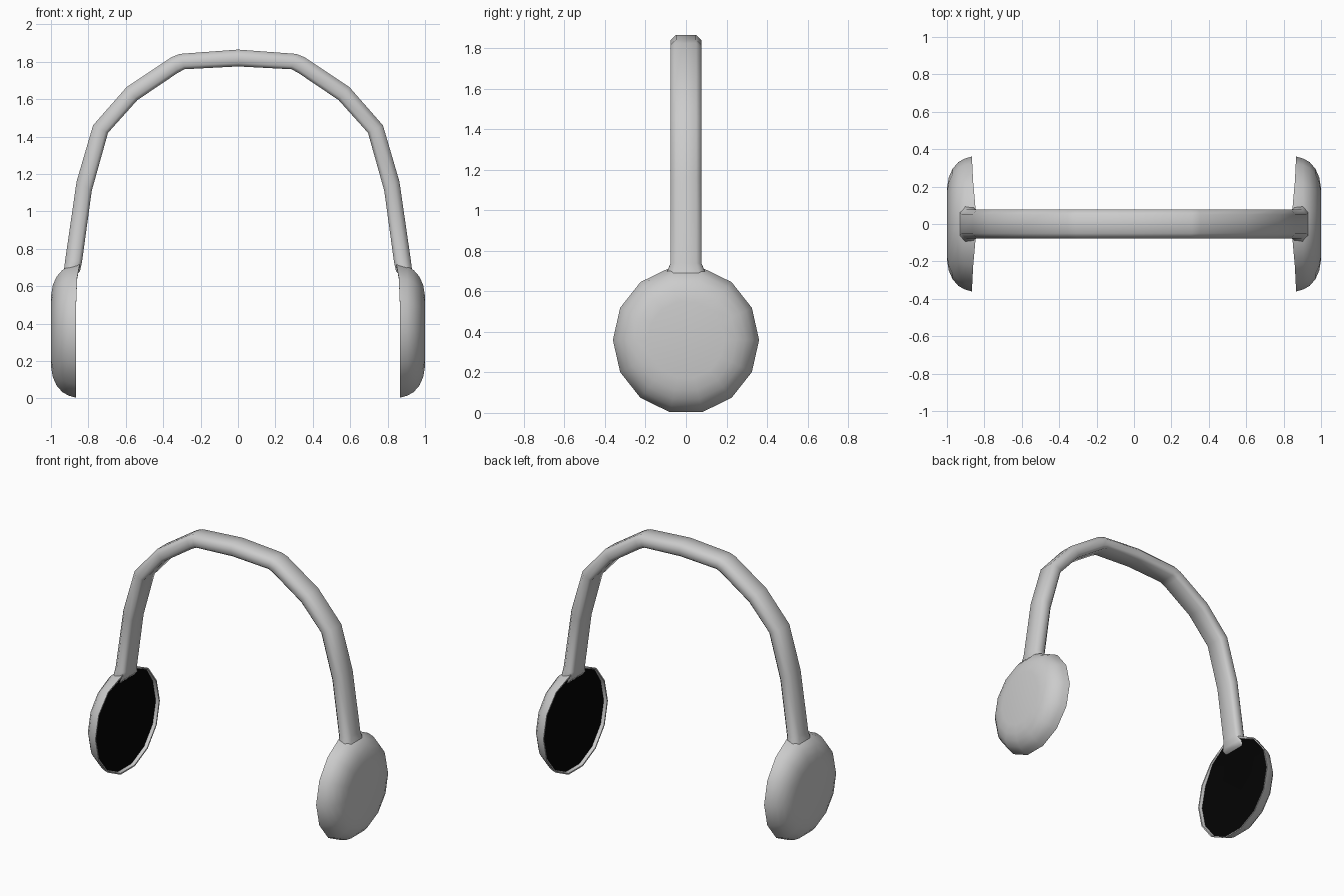
import bpy, bmesh, math

if "Cube" in bpy.data.objects:
    bpy.data.objects.remove(bpy.data.objects["Cube"])

SIDES = 14
CUP_Z = 0.36


def finish(name, bm, mirror=False, angle=40, color=None):
    bmesh.ops.recalc_face_normals(bm, faces=bm.faces)
    mesh = bpy.data.meshes.new(name)
    bm.to_mesh(mesh)
    bm.free()
    ob = bpy.data.objects.new(name, mesh)
    bpy.context.collection.objects.link(ob)
    if color:
        mat = bpy.data.materials.new(name + "_colour")
        mat.diffuse_color = color
        mat.use_nodes = True
        mat.node_tree.nodes["Principled BSDF"].inputs["Base Color"].default_value = mat.diffuse_color
        mesh.materials.append(mat)
    bpy.ops.object.select_all(action='DESELECT')
    ob.select_set(True)
    bpy.context.view_layer.objects.active = ob
    bpy.ops.object.shade_smooth_by_angle(angle=math.radians(angle))
    if mirror:
        m = ob.modifiers.new("Mirror", 'MIRROR')
        m.use_axis[0] = True
        m.use_mirror_merge = False
    return ob


def loft(bm, rings, caps=(True, True)):
    """Skin a list of closed point rings."""
    loops = [[bm.verts.new(p) for p in ring] for ring in rings]
    n = len(loops[0])
    for a, b in zip(loops, loops[1:]):
        for i in range(n):
            j = (i + 1) % n
            bm.faces.new((a[i], a[j], b[j], b[i]))
    if caps[0]:
        bm.faces.new(loops[0])
    if caps[1]:
        bm.faces.new(loops[-1])


def cup_ring(x, r, top_x=None, shoulder_x=None):
    """Ring of a cup; top_x / shoulder_x pull the corners near the band inward."""
    ring = []
    for i in range(SIDES):
        a = 2 * math.pi * i / SIDES
        px = x
        if top_x and i in (3, 4):
            px = top_x
        elif shoulder_x and i in (2, 5):
            px = shoulder_x
        ring.append((px, r * math.cos(a), CUP_Z + 1.012 * r * math.sin(a)))
    return ring


# Headband: (outer x, outer z, inner x, inner z, width scale) from crown to ear
half = [(0.0, 1.865, 0.0, 1.775, 1),
        (0.31, 1.842, 0.285, 1.76, 1),
        (0.355, 1.825, 0.32, 1.742, 1),
        (0.595, 1.665, 0.538, 1.595, 1),
        (0.775, 1.46, 0.695, 1.42, 1),
        (0.863, 1.16, 0.782, 1.11, 1),
        (0.924, 0.74, 0.834, 0.73, 1),
        (0.932, 0.675, 0.845, 0.68, 1.33),
        (0.94, 0.65, 0.872, 0.65, 1.33)]
path = [(-a, b, -c, d, w) for a, b, c, d, w in reversed(half[1:])] + half

# Chamfered cross-section: (y, share of the way from outer to inner surface)
section = [(-0.05, 0), (0.05, 0), (0.077, 0.3), (0.077, 0.8),
           (0.06, 1), (-0.06, 1), (-0.077, 0.8), (-0.077, 0.3)]
bm = bmesh.new()
loft(bm, [[(ox + (ix - ox) * t, y * w, oz + (iz - oz) * t) for y, t in section]
          for ox, oz, ix, iz, w in path])
finish("headband", bm, angle=50)

# Ear cups: rounded outer shell with a thin rim turning into a shallow recess
bm = bmesh.new()
profile = [(0.905, 0.35), (0.94, 0.33), (0.97, 0.295), (0.99, 0.25), (1.0, 0.19)]
rings = [cup_ring(0.888, 0.347, 0.85, 0.87),
         cup_ring(0.865, 0.352, 0.847, 0.86),
         cup_ring(0.865, 0.361, 0.847, 0.86)]
loft(bm, rings + [cup_ring(x, r) for x, r in profile], caps=(False, True))
finish("ear_cup", bm, mirror=True)

# Black ear pads, set in the recess and rising only where they meet the band
bm = bmesh.new()
loft(bm, [cup_ring(0.888, 0.347, 0.85, 0.87), cup_ring(0.888, 0.27)],
     caps=(False, True))
pad = finish("ear_pad", bm, mirror=True, color=(0.001, 0.001, 0.001, 1))
# face the pads toward the head
if pad.data.polygons[-1].normal.x > 0:
    pad.data.flip_normals()
